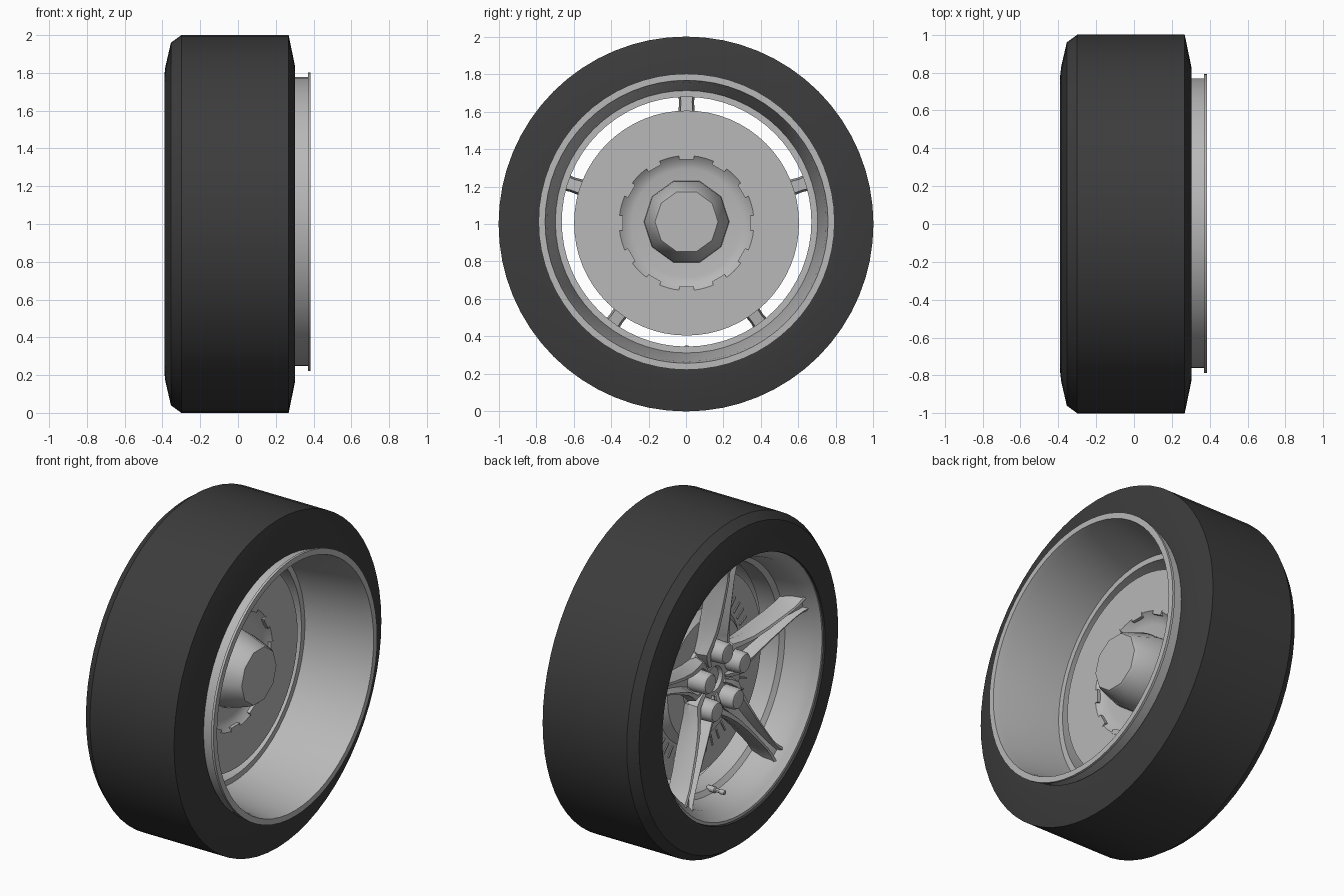
import bpy, bmesh, math
from mathutils import Matrix

cube = bpy.data.objects.get("Cube")
if cube:
    bpy.data.objects.remove(cube, do_unlink=True)

TAU = math.tau
TYRE_CENTRE = (0, 0, 1)
RIM_CENTRE = (0, 0.003, 1.012)
DISC_CENTRE = (0, 0.003, 1.005)


def material(name, grey):
    m = bpy.data.materials.new(name)
    m.use_nodes = True
    colour = (grey, grey, grey, 1)
    m.diffuse_color = colour
    m.node_tree.nodes["Principled BSDF"].inputs["Base Color"].default_value = colour
    return m


RUBBER = material("dark_rubber", 0.045)
METAL = material("grey_metal", 0.48)


def finish(bm, name, mat, centre=RIM_CENTRE, angle=30):
    bmesh.ops.recalc_face_normals(bm, faces=bm.faces)
    mesh = bpy.data.meshes.new(name)
    bm.to_mesh(mesh)
    bm.free()
    mesh.materials.append(mat)
    ob = bpy.data.objects.new(name, mesh)
    bpy.context.collection.objects.link(ob)
    ob.location = centre
    bpy.ops.object.select_all(action="DESELECT")
    ob.select_set(True)
    bpy.context.view_layer.objects.active = ob
    bpy.ops.object.shade_smooth_by_angle(angle=math.radians(angle))
    return ob


def loft(bm, rings, closed):
    """Join rings of points with quads; close the stack or cap its ends."""
    rows = [[bm.verts.new(p) for p in ring] for ring in rings]
    n = len(rows[0])
    for i in range(len(rows) if closed else len(rows) - 1):
        a, b = rows[i], rows[(i + 1) % len(rows)]
        for k in range(n):
            bm.faces.new((a[k], a[(k + 1) % n], b[(k + 1) % n], b[k]))
    if not closed:
        bm.faces.new(rows[0])
        bm.faces.new(rows[-1])


def circle(x, r, sides):
    return [(x, r * math.cos(TAU * k / sides), r * math.sin(TAU * k / sides))
            for k in range(sides)]


def lathe(name, profile, mat, closed=True, sides=64, centre=RIM_CENTRE, angle=30):
    """Spin (x, radius) points about the axle."""
    bm = bmesh.new()
    loft(bm, [circle(x, r, sides) for x, r in profile], closed)
    return finish(bm, name, mat, centre, angle)


def spin_matrix(degrees):
    """Turn a part that points up (+z) to an angle on the wheel face."""
    return Matrix.Rotation(math.radians(degrees - 90), 4, "X")


def box_ring(name, count, size, x, r):
    bm = bmesh.new()
    for k in range(count):
        m = (spin_matrix(90 + 360 * k / count) @ Matrix.Translation((x, 0, r))
             @ Matrix.Diagonal((*size, 1)))
        bmesh.ops.create_cube(bm, size=1, matrix=m)
    return finish(bm, name, METAL, DISC_CENTRE)


# Tyre
lathe("tyre", [(-0.35, 0.78), (-0.39, 0.785), (-0.385, 0.83), (-0.355, 0.96),
               (-0.30, 1), (0.268, 1), (0.303, 0.83), (0.303, 0.765)],
      RUBBER, centre=TYRE_CENTRE, angle=20)

# Rim barrel with an inner step and a flange on the open side
lathe("rim_barrel", [(-0.378, 0.792), (-0.378, 0.775), (-0.35, 0.755), (-0.31, 0.725),
                     (-0.18, 0.70), (-0.16, 0.672), (-0.04, 0.666), (-0.04, 0.70),
                     (0.06, 0.71), (0.34, 0.745), (0.385, 0.755), (0.385, 0.79),
                     (0.37, 0.79), (0.37, 0.765), (0.25, 0.765), (-0.30, 0.785)],
      METAL)

# Brake disc with a recessed hat on the open side
lathe("brake_disc", [(-0.055, 0.1), (-0.055, 0.29), (-0.045, 0.33), (-0.02, 0.36),
                     (-0.02, 0.6), (-0.09, 0.6), (-0.09, 0.40), (-0.13, 0.36),
                     (-0.13, 0.1)], METAL, centre=DISC_CENTRE)
box_ring("disc_lugs", 12, (0.03, 0.08, 0.028), -0.032, 0.352)
box_ring("disc_ribs", 48, (0.012, 0.01, 0.07), -0.09, 0.455)

# Axle stub on the open side
lathe("axle_stub", [(-0.08, 0.23), (-0.02, 0.225), (0.125, 0.178), (0.14, 0.168)],
      METAL, closed=False, sides=10, angle=40)

# Hub that carries the spokes
lathe("wheel_hub", [(-0.08, 0.23), (-0.15, 0.21), (-0.19, 0.16), (-0.195, 0.075),
                    (-0.175, 0.065), (-0.175, 0.01)], METAL, closed=False, sides=40)

# Five spokes, each two rails with a groove between
STATIONS = [  # radius, half width, front x, groove x, back x
    (0.09, 0.066, -0.205, -0.18, -0.10),
    (0.14, 0.102, -0.215, -0.17, -0.10),
    (0.19, 0.125, -0.225, -0.17, -0.11),
    (0.25, 0.098, -0.24, -0.175, -0.12),
    (0.33, 0.074, -0.26, -0.19, -0.13),
    (0.44, 0.056, -0.28, -0.215, -0.14),
    (0.56, 0.045, -0.30, -0.245, -0.16),
    (0.64, 0.040, -0.313, -0.275, -0.17),
    (0.70, 0.047, -0.322, -0.30, -0.18),
    (0.74, 0.060, -0.33, -0.31, -0.18),
]


def spoke_section(r, w, front, groove, back):
    half = [(0.75, back), (1, 0.5 * (front + back)), (0.88, front + 0.006),
            (0.62, front), (0.4, groove)]
    right = [(x, f * w, r) for f, x in half]
    return right + [(x, -y, z) for x, y, z in reversed(right)]


SPOKE_ANGLES = [90 + 72 * k for k in range(5)]
for i, a in enumerate(SPOKE_ANGLES):
    bm = bmesh.new()
    loft(bm, [spoke_section(*s) for s in STATIONS], closed=False)
    bm.transform(spin_matrix(a))
    finish(bm, f"spoke_{i + 1}", METAL, angle=35)

# Wheel nuts with rounded outer ends
for i, a in enumerate(SPOKE_ANGLES):
    bm = bmesh.new()
    nut = [(-0.15, 0.066), (-0.272, 0.062), (-0.285, 0.053), (-0.289, 0.037)]
    loft(bm, [circle(x, r, 20) for x, r in nut], closed=False)
    bm.transform(spin_matrix(a) @ Matrix.Translation((0, 0, 0.175)))
    finish(bm, f"wheel_nut_{i + 1}", METAL, angle=40)

# Valve stem at the bottom of the rim
bm = bmesh.new()
stem = [(-0.15, 0.018), (-0.20, 0.018), (-0.205, 0.011), (-0.235, 0.011),
        (-0.237, 0.015), (-0.265, 0.013)]
loft(bm, [circle(x, r, 12) for x, r in stem], closed=False)
bm.transform(spin_matrix(-90) @ Matrix.Translation((0, 0, 0.677)))
finish(bm, "valve_stem", METAL)
